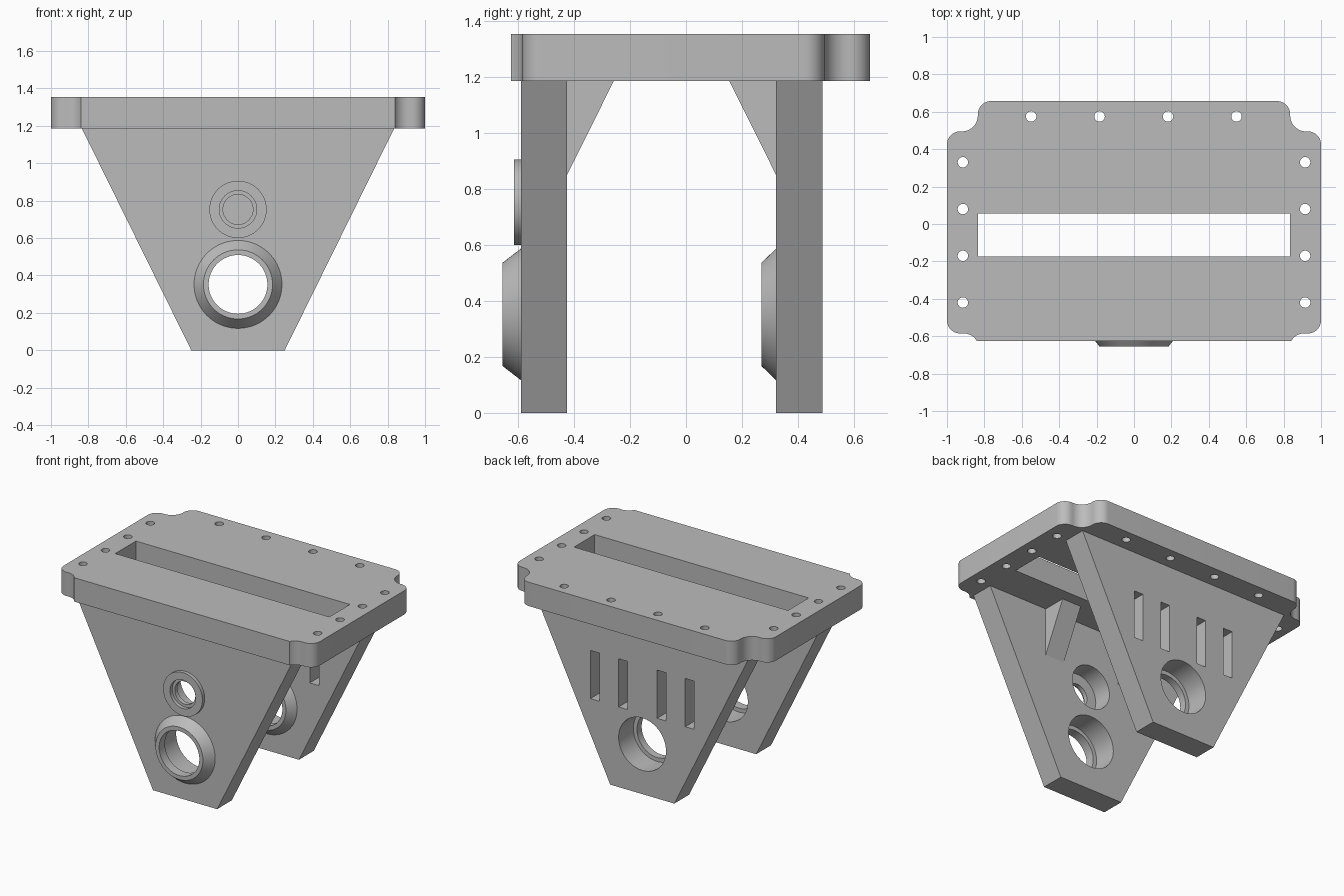
import bpy, bmesh
from math import cos, sin, pi, radians
from mathutils import Matrix

cube = bpy.data.objects.get("Cube")
if cube:
    bpy.data.objects.remove(cube, do_unlink=True)

metal = bpy.data.materials.new("plain_grey")
metal.use_nodes = True
grey = (0.5, 0.5, 0.5, 1)
metal.diffuse_color = grey
metal.node_tree.nodes["Principled BSDF"].inputs["Base Color"].default_value = grey

UPRIGHT = Matrix.Rotation(pi / 2, 4, "X")   # drawing plane becomes x-z


def arc(cx, cy, r, start, end, steps=12):
    angles = [radians(start + (end - start) * i / steps) for i in range(steps + 1)]
    return [(cx + r * cos(a), cy + r * sin(a)) for a in angles]


def circle(cx, cy, r, steps=64):
    return arc(cx, cy, r, 0, 360, steps)[:-1]


def box(x0, x1, y0, y1):
    return [(x0, y0), (x1, y0), (x1, y1), (x0, y1)]


def finish(name, bm):
    bmesh.ops.remove_doubles(bm, verts=bm.verts, dist=0.0002)
    bmesh.ops.recalc_face_normals(bm, faces=bm.faces)
    mesh = bpy.data.meshes.new(name)
    bm.to_mesh(mesh)
    bm.free()
    mesh.materials.clear()
    mesh.materials.append(metal)
    obj = bpy.data.objects.new(name, mesh)
    bpy.context.collection.objects.link(obj)
    bpy.ops.object.select_all(action="DESELECT")
    obj.select_set(True)
    bpy.context.view_layer.objects.active = obj
    bpy.ops.object.shade_smooth_by_angle(angle=radians(30))
    return obj


def slab(name, loops, thickness, matrix):
    """Extrude an outline; every further loop is a through hole."""
    curve = bpy.data.curves.new(name + "_outline", "CURVE")
    curve.dimensions, curve.fill_mode = "2D", "BOTH"
    curve.extrude = thickness / 2
    for pts in loops:
        spline = curve.splines.new("POLY")
        spline.points.add(len(pts) - 1)
        for p, (x, y) in zip(spline.points, pts):
            p.co = (x, y, 0, 1)
        spline.use_cyclic_u = True
    temp = bpy.data.objects.new("outline", curve)
    bpy.context.collection.objects.link(temp)
    bpy.context.view_layer.update()
    graph = bpy.context.evaluated_depsgraph_get()
    mesh = bpy.data.meshes.new_from_object(temp.evaluated_get(graph))
    bm = bmesh.new()
    bm.from_mesh(mesh)
    bm.transform(matrix)
    bpy.data.objects.remove(temp, do_unlink=True)
    bpy.data.meshes.remove(mesh)
    return finish(name, bm)


def ring(name, profile, y, z, steps=64):
    """Turn a closed (radius, depth) profile about the y axis."""
    bm = bmesh.new()
    loops = [[bm.verts.new((r * cos(2 * pi * i / steps), y + d, z + r * sin(2 * pi * i / steps)))
              for r, d in profile] for i in range(steps)]
    n = len(profile)
    for i in range(steps):
        a, b = loops[i], loops[(i + 1) % steps]
        for j in range(n):
            k = (j + 1) % n
            bm.faces.new((a[j], a[k], b[k], b[j]))
    return finish(name, bm)


# Top plate: notched corners, long slot, bolt holes
half = (arc(0.91, -0.665, 0.08, 150, 90) + arc(0.93, -0.515, 0.07, -90, 0)
        + arc(0.93, 0.425, 0.07, 0, 90) + arc(0.92, 0.58, 0.085, 270, 180)
        + arc(0.765, 0.587, 0.07, 0, 90))
outline = half + [(-x, y) for x, y in reversed(half)]
holes = [circle(-0.55 + 0.366 * i, 0.575, 0.028, 24) for i in range(4)]
holes += [circle(s * 0.915, -0.42 + 0.25 * i, 0.028, 24) for s in (-1, 1) for i in range(4)]
slab("top_plate", [outline, box(-0.835, 0.835, -0.175, 0.055)] + holes, 0.168,
     Matrix.Translation((0, 0, 1.27)))

# Tapered legs with bearing bores
trapezoid = [(-0.25, 0), (0.25, 0), (0.835, 1.186), (-0.835, 1.186)]
bore = circle(0, 0.352, 0.185)
vents = [box(x - 0.035, x + 0.035, 0.565, 0.905) for x in (-0.37, -0.15, 0.15, 0.37)]
slab("front_leg", [trapezoid, bore, circle(0, 0.753, 0.153)], 0.165,
     Matrix.Translation((0, -0.5075, 0)) @ UPRIGHT)
slab("back_leg", [trapezoid, bore] + vents, 0.165,
     Matrix.Translation((0, 0.4045, 0)) @ UPRIGHT)

# Conical bosses that retain the bearings, and the small stepped collar
for name, y, depth in (("front_boss", -0.59, 0.065), ("back_boss", 0.322, 0.052)):
    ring(name, [(0.235, 0), (0.185, -depth), (0.157, -depth), (0.157, 0)], y, 0.352)
ring("small_collar", [(0.153, -0.025), (0.153, 0.03), (0.08, 0.03), (0.08, 0),
                      (0.1, 0), (0.1, -0.025)], -0.59, 0.753)

# Triangular gussets between legs and plate
for leg, y, toward in (("front", -0.425, 1), ("back", 0.322, -1)):
    for side, x in (("left", 0.3), ("right", -0.3)):
        bm = bmesh.new()
        ends = [[bm.verts.new((x + dx, y + toward * d, z))
                 for d, z in ((0, 0.85), (0, 1.186), (0.167, 1.186))] for dx in (-0.075, 0.075)]
        bm.faces.new(ends[0])
        bm.faces.new(ends[1])
        for i in range(3):
            j = (i + 1) % 3
            bm.faces.new((ends[0][i], ends[0][j], ends[1][j], ends[1][i]))
        finish(f"{leg}_{side}_gusset", bm)
